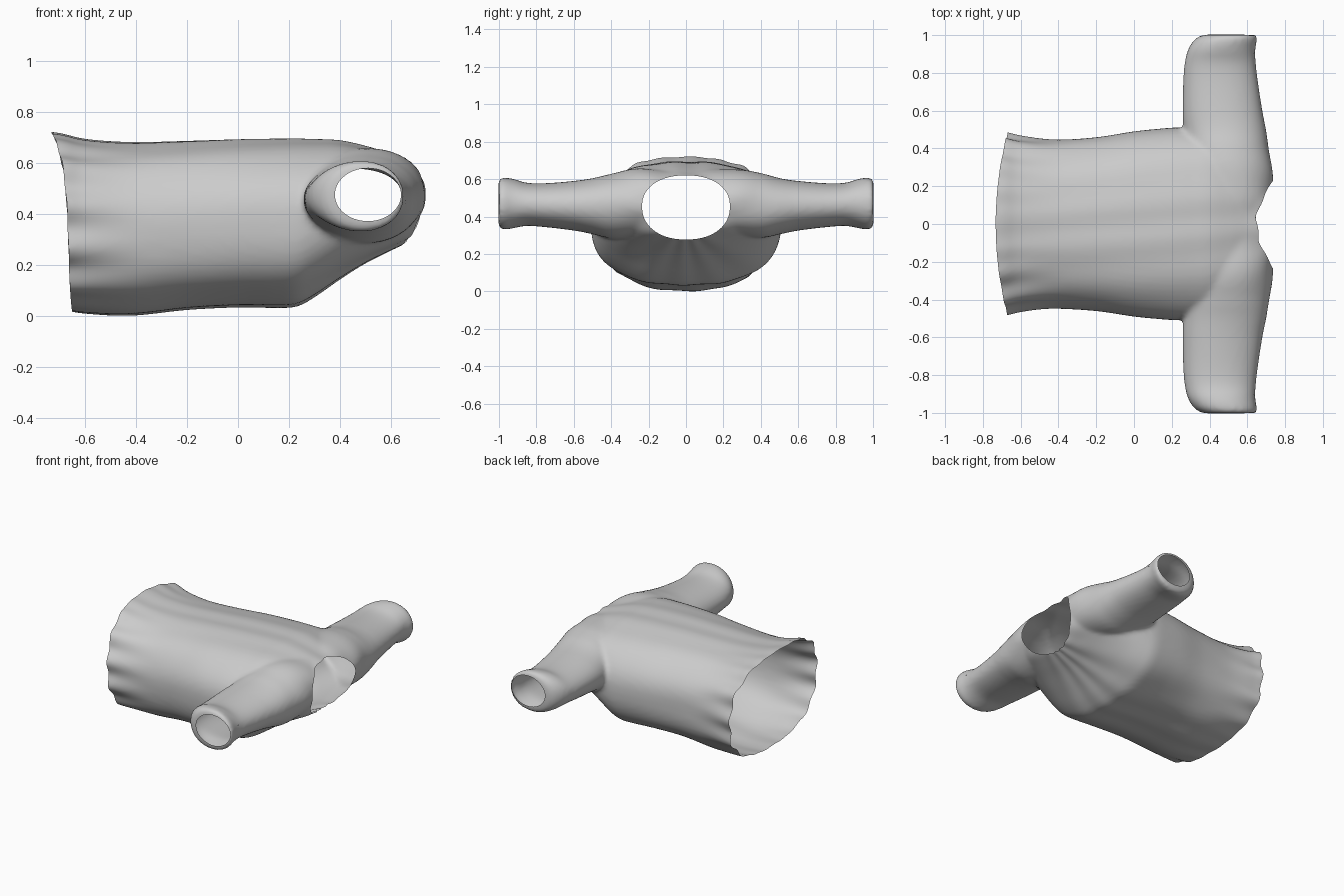
import bpy, bmesh, math

if "Cube" in bpy.data.objects:
    bpy.data.objects.remove(bpy.data.objects["Cube"])


def spline(rows, steps=6):
    """Catmull-Rom resampling of section rows."""
    out = []
    for i in range(len(rows) - 1):
        p0, p1, p2 = rows[max(i - 1, 0)], rows[i], rows[i + 1]
        p3 = rows[min(i + 2, len(rows) - 1)]
        for s in range(steps):
            t = s / steps
            out.append([0.5 * (2 * b + (c - a) * t + (2 * a - 5 * b + 4 * c - d) * t ** 2
                               + (3 * b - a - 3 * c + d) * t ** 3)
                        for a, b, c, d in zip(p0, p1, p2, p3)])
    return out + [list(rows[-1])]


def loft(bm, rows, place, power, n=64):
    """Closed tube; each row is (station, low u, high u, low z, high z)."""
    rings = []
    for s, u0, u1, z0, z1 in spline(rows):
        ring = []
        for k in range(n):
            a = 2 * math.pi * k / n
            c, d = math.cos(a), math.sin(a)
            u = (u0 + u1) / 2 + (u1 - u0) / 2 * math.copysign(abs(c) ** (2 / power), c)
            z = (z0 + z1) / 2 + (z1 - z0) / 2 * math.copysign(abs(d) ** (2 / power), d)
            ring.append(bm.verts.new(place(s, u, z)))
        rings.append(ring)
    for r, q in zip(rings, rings[1:]):
        for k in range(n):
            bm.faces.new((r[k], r[(k + 1) % n], q[(k + 1) % n], q[k]))
    bm.faces.new(rings[0][::-1])
    bm.faces.new(rings[-1])


def cut(bm, f):
    """Trim away the surface where f > 0, leaving a clean edge."""
    val = {v: f(v.co) for v in bm.verts}
    new = []
    for e in list(bm.edges):
        a, b = e.verts
        if val[a] * val[b] < 0:
            new.append(bmesh.utils.edge_split(e, a, val[a] / (val[a] - val[b]))[1])
    bmesh.ops.connect_verts(bm, verts=new)
    gone = [p for p in bm.faces if f(p.calc_center_median()) > 0]
    bmesh.ops.delete(bm, geom=gone, context='FACES')


bm = bmesh.new()

# Torso, hem to neck
torso = [(-.84, .485, .03, .73), (-.70, .478, .025, .715), (-.60, .462, .01, .692),
         (-.42, .448, .002, .68), (-.2, .46, .025, .685), (0, .49, .035, .692),
         (.15, .505, .033, .694), (.23, .51, .038, .694), (.3, .505, .075, .692),
         (.4, .49, .145, .687), (.5, .455, .208, .665), (.6, .385, .258, .635),
         (.67, .32, .295, .612), (.715, .27, .35, .575), (.735, .22, .40, .54)]
loft(bm, [(x, -w, w, a, b) for x, w, a, b in torso], lambda s, u, z: (s, u, z), 2.45)

# Both sleeves with rounded cuffs
sleeve = [(0, .30, .735, .31, .64), (.25, .28, .735, .295, .655), (.4, .27, .715, .285, .63),
          (.5, .262, .70, .305, .605), (.6, .257, .68, .325, .59), (.75, .26, .657, .343, .578),
          (.85, .268, .645, .35, .58), (.92, .285, .642, .338, .60),
          (.97, .315, .65, .33, .608), (.995, .35, .65, .34, .60), (1.003, .38, .645, .36, .585)]
for side in (1, -1):
    loft(bm, sleeve, lambda s, u, z: (u, side * s, z), 2.1)

bmesh.ops.recalc_face_normals(bm, faces=bm.faces)
mesh = bpy.data.meshes.new("shirt")
bm.to_mesh(mesh)
bm.free()
shirt = bpy.data.objects.new("shirt", mesh)
bpy.context.collection.objects.link(shirt)
bpy.context.view_layer.objects.active = shirt
shirt.select_set(True)

# Fuse into one cloth skin
fuse = shirt.modifiers.new("fuse", 'REMESH')
fuse.mode = 'VOXEL'
fuse.voxel_size = 0.014
soft = shirt.modifiers.new("soft", 'SMOOTH')
soft.factor = 0.5
soft.iterations = 6
for name in ("fuse", "soft"):
    bpy.ops.object.modifier_apply(modifier=name)

bm = bmesh.new()
bm.from_mesh(shirt.data)

# Folds near the hem, soft drape lines along the body
bm.normal_update()
moves = []
for v in bm.verts:
    x, y, z = v.co
    a = math.atan2(z - .36, y)
    hem = min(max((-.3 - x) / .4, 0), 1) ** 2
    flank = math.cos(a) ** 2
    body = max(0, 1 - (abs(y) / .6) ** 4)
    d = hem * flank * .016 * math.sin(17 * a + 1) + body * .0025 * math.sin(11 * a + 3 * x)
    moves.append((v, v.normal * d))
for v, d in moves:
    v.co += d
    v.co.z = max(v.co.z, 0)

# Openings: hem, neck, cuffs
cut(bm, lambda p: -.655 - .075 * (p.z - .05) / .65 * (1 - (p.y / .6) ** 2) - p.x)
cut(bm, lambda p: -1 if p.x < .45 else
    1 - (abs(p.y) / .235) ** 2.2 - (abs(p.z - .455) / (.165 if p.z > .455 else .178)) ** 2.2)
cut(bm, lambda p: -1 if abs(p.y) < .9 else
    1 - ((p.x - .51) / .13) ** 2 - ((p.z - .475) / .104) ** 2)

bm.to_mesh(shirt.data)
bm.free()
bpy.ops.object.shade_smooth()
